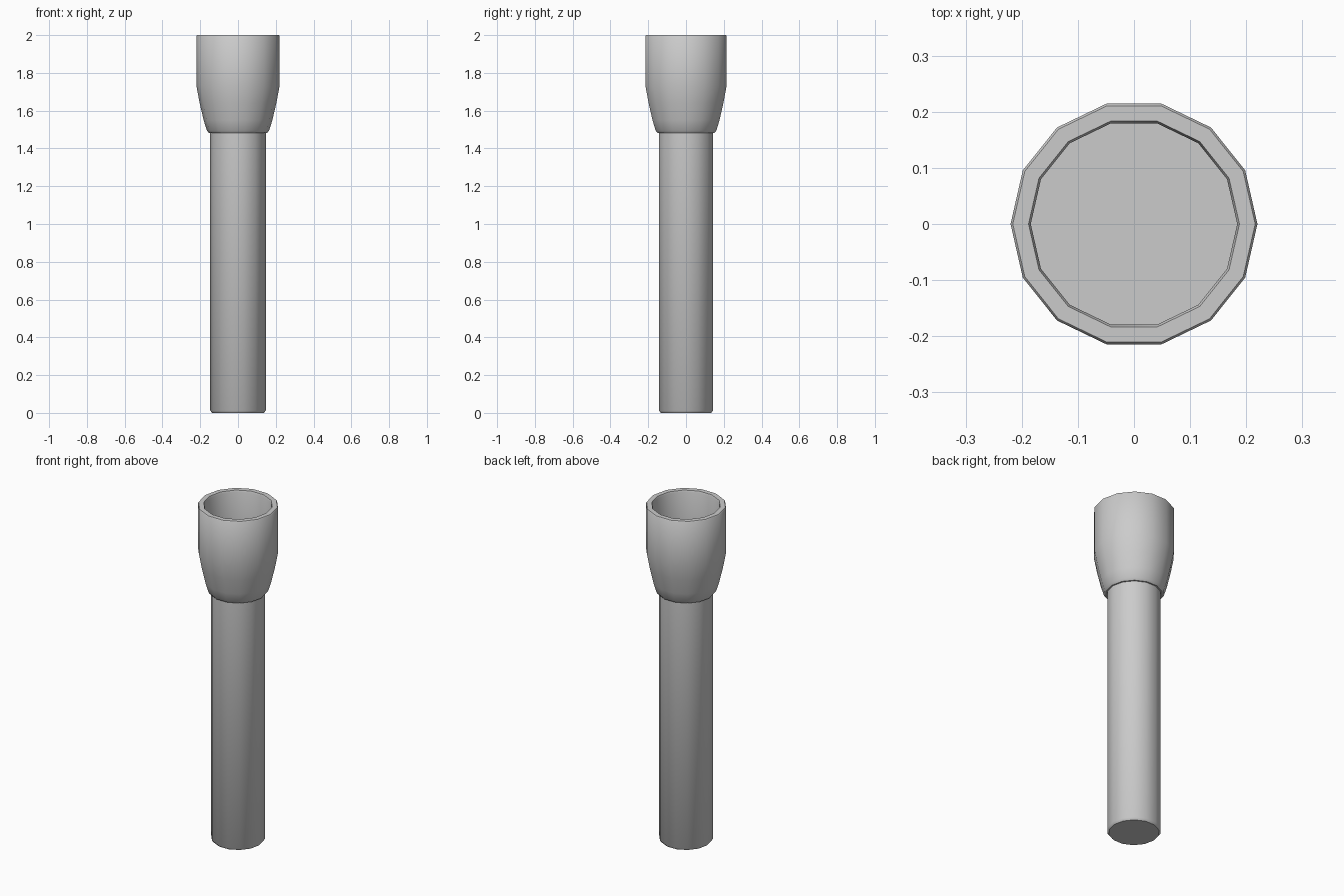
import bpy, bmesh, math

if "Cube" in bpy.data.objects:
    bpy.data.objects.remove(bpy.data.objects["Cube"])

SIDES = 14


def lathe(name, profile):
    """Revolve (radius, z) points around z and cap both open ends."""
    bm = bmesh.new()
    rings = []
    for r, z in profile:
        rings.append([bm.verts.new((r * math.cos(math.tau * i / SIDES),
                                    r * math.sin(math.tau * i / SIDES), z))
                      for i in range(SIDES)])
    for a, b in zip(rings, rings[1:]):
        for i in range(SIDES):
            j = (i + 1) % SIDES
            bm.faces.new((a[i], a[j], b[j], b[i]))
    bm.faces.new(rings[0][::-1])
    bm.faces.new(rings[-1])
    bmesh.ops.recalc_face_normals(bm, faces=bm.faces)
    mesh = bpy.data.meshes.new(name)
    bm.to_mesh(mesh)
    bm.free()
    ob = bpy.data.objects.new(name, mesh)
    bpy.context.collection.objects.link(ob)
    bpy.ops.object.select_all(action='DESELECT')
    ob.select_set(True)
    bpy.context.view_layer.objects.active = ob
    bpy.ops.object.shade_smooth_by_angle(angle=math.radians(40))
    return ob


# Long grip with softened bottom edge
lathe("handle", [(0.137, 0), (0.147, 0.012), (0.147, 1.49)])

# Flared head with recessed flat lens floor
lathe("head", [(0.155, 1.483), (0.165, 1.495), (0.182, 1.55), (0.203, 1.64),
               (0.22, 1.73), (0.22, 1.995), (0.216, 2.0),
               (0.188, 2.0), (0.184, 1.99), (0.184, 1.74)])
